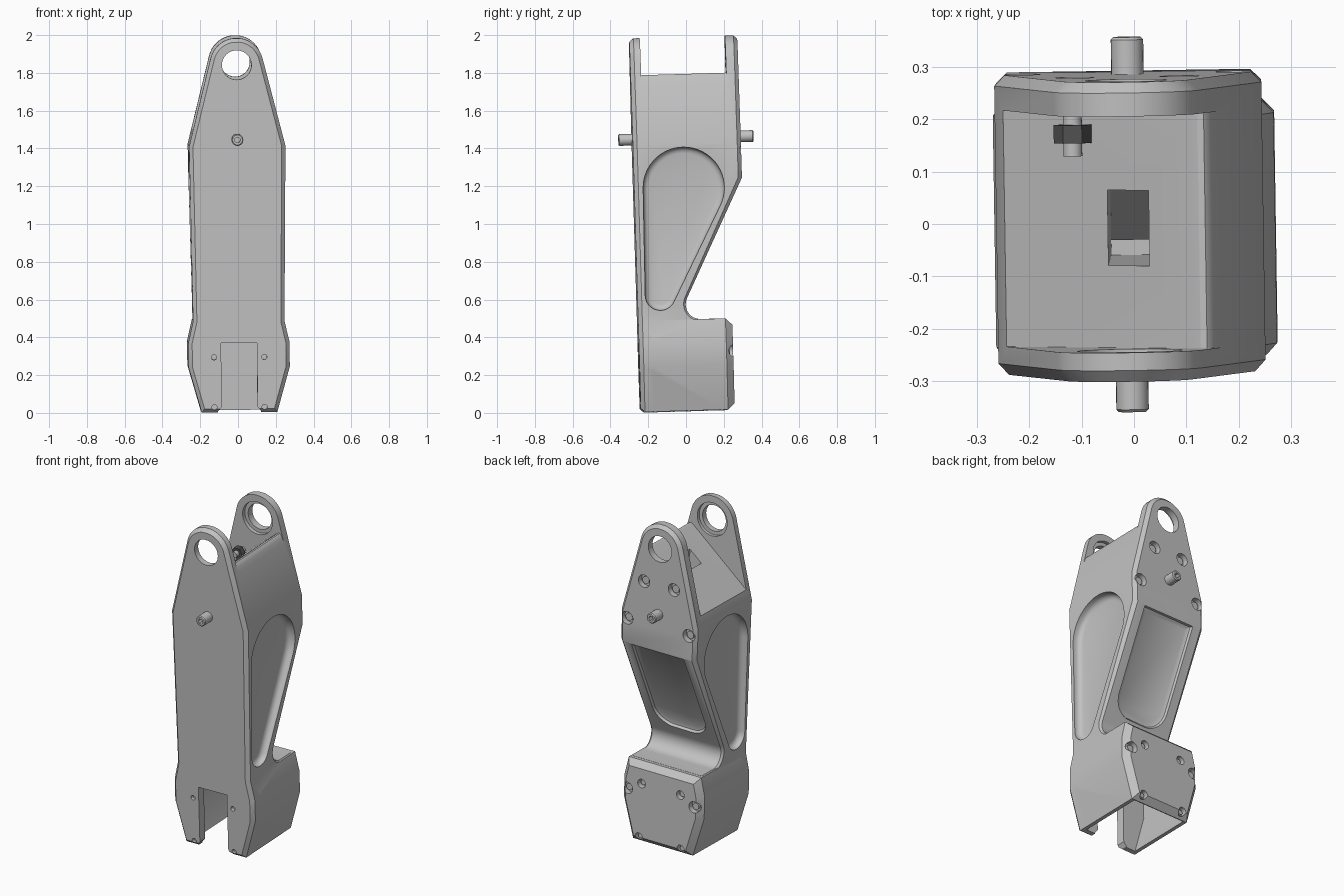
import bpy, bmesh, math
from mathutils import Vector, Matrix, Euler

if "Cube" in bpy.data.objects:
    bpy.data.objects.remove(bpy.data.objects["Cube"])


def material(name, value):
    m = bpy.data.materials.new(name)
    m.use_nodes = True
    col = (value, value, value, 1)
    m.diffuse_color = col
    m.node_tree.nodes["Principled BSDF"].inputs["Base Color"].default_value = col
    return m


GREY = material("machined grey", 0.54)
DARK = material("dark grey", 0.085)


def arc(cx, cy, r, a, b, n=12):
    angles = [math.radians(a + (b - a) * i / n) for i in range(n + 1)]
    return [(cx + r * math.cos(t), cy + r * math.sin(t)) for t in angles]


def inset(pts, d):
    """Move a counter-clockwise outline inwards by d, with mitred corners."""
    out = []
    for i, p in enumerate(pts):
        p = Vector(p)
        e = (p - Vector(pts[i - 1])).normalized()
        f = (Vector(pts[(i + 1) % len(pts)]) - p).normalized()
        n = Vector((-e.y - f.y, e.x + f.x)) / (1 + e.dot(f))
        out.append(p + n * d)
    return out


along_x = lambda a, b, c: Vector((c, a, b))
along_y = lambda a, b, c: Vector((a, c, b))
along_z = lambda a, b, c: Vector((a, b, c))


def loft(name, outline, stations, frame, mat=GREY):
    """Stack copies of an outline; each station is (position, inset)."""
    bm = bmesh.new()
    rings = [[bm.verts.new(frame(q.x, q.y, pos)) for q in inset(outline, d)]
             for pos, d in stations]
    n = len(outline)
    for r, s in zip(rings, rings[1:]):
        for i in range(n):
            j = (i + 1) % n
            bm.faces.new((r[i], r[j], s[j], s[i]))
    bm.faces.new(rings[0])
    bm.faces.new(rings[-1])
    bmesh.ops.recalc_face_normals(bm, faces=bm.faces)
    me = bpy.data.meshes.new(name)
    bm.to_mesh(me)
    bm.free()
    me.materials.append(mat)
    ob = bpy.data.objects.new(name, me)
    bpy.context.scene.collection.objects.link(ob)
    return ob


def rod(name, x, z, r, y0, y1, mat=GREY, n=24):
    return loft(name, arc(x, z, r, 0, 360 - 360 / n, n - 1), [(y0, 0), (y1, 0)], along_y, mat)


def combine(ob, tool, op="DIFFERENCE"):
    tool.hide_render = True
    mod = ob.modifiers.new("combine", "BOOLEAN")
    mod.operation, mod.solver, mod.object = op, "EXACT", tool
    bpy.context.view_layer.objects.active = ob
    bpy.ops.object.modifier_apply(modifier=mod.name)
    bpy.data.objects.remove(tool)


def mirrored(half):
    """Right-hand points bottom to top, closed by their mirror image."""
    return half + [(-x, z) for x, z in reversed(half)]


# Main arm: front outline
lower = [(0.2, 0.01), (0.268, 0.25), (0.268, 0.38), (0.242, 0.492)]
tip = arc(0, 1.85, 0.142, 14, 90, 10)[:-1]
arm = loft("arm_body", mirrored(lower + [(0.255, 1.42)] + tip),
           [(-0.272, 0.02), (-0.25, 0), (0.28, 0), (0.3, 0.02)], along_y)

# Everything behind the side profile is cut away, with chamfered side edges
waist = ([(0.6, 1.235), (0.3, 1.235)] + arc(0.06, 0.571, 0.078, 153, 270)
         + [(0.17, 0.493), (0.17, -0.2), (0.6, -0.2)])
combine(arm, loft("waist_cut", waist,
                  [(-0.3, -0.06), (-0.23, 0), (0.23, 0), (0.3, -0.06)], along_x))

# Lower housing with chamfered back
combine(arm, loft("housing", mirrored(lower),
                  [(-0.2, 0), (0.19, 0), (0.226, 0.034)], along_y), "UNION")

# Gap between the upper ears, with a slanted floor and a rounded ridge
ridge = [(0.12, 1.782), (0.135, 1.792), (0.147, 1.793), (0.156, 1.785), (0.163, 1.77)]
combine(arm, loft("ear_gap", [(-0.4, 1.353)] + ridge
                  + [(0.173, 1.745), (0.4, 1.745), (0.4, 2.2), (-0.4, 2.2)],
                  [(-0.216, 0), (0.235, 0)], along_y))

# Teardrop pockets on both sides
c1, r1, c2, r2 = Vector((-0.01, 1.19)), 0.215, Vector((-0.151, 0.625)), 0.08
d = c2 - c1
phi = math.degrees(math.atan2(d.y, d.x))
th = math.degrees(math.acos((r1 - r2) / d.length))
tear = arc(*c1, r1, phi + th, phi + 360 - th, 28) + arc(*c2, r2, phi - th, phi + th, 16)
for s in (1, -1):
    combine(arm, loft("side_pocket", tear,
                      [(s * 0.3, 0), (s * 0.23, 0), (s * 0.217, 0.006),
                       (s * 0.208, 0.016), (s * 0.204, 0.032)], along_x))

# Shallow round-ended recess on the sloping back
origin = Vector((0, -0.0095, 0.607))
up, out = Vector((0, 0.443, 0.897)), Vector((0, 0.897, -0.443))
on_slope = lambda a, b, c: origin + Vector((a, 0, 0)) + up * b + out * c
recess = ([(0.175, 0.69), (-0.175, 0.69)]
          + arc(-0.055, 0.175, 0.12, 180, 270, 8) + arc(0.055, 0.175, 0.12, 270, 360, 8)[1:])
combine(arm, loft("back_recess", recess,
                  [(0.1, 0), (0, 0), (-0.014, 0.007), (-0.024, 0.03)], on_slope))

# Fork slot in the front plate, hollow foot behind it, blind channel from the top
slot = mirrored([(0.115, -0.1), (0.115, 0.015), (0.095, 0.04), (0.095, 0.378)])
combine(arm, loft("fork_slot", slot, [(-0.5, 0), (0.1, 0)], along_y))
hollow = mirrored([(0.146, -0.1), (0.245, 0.25), (0.245, 0.379)])
combine(arm, loft("foot_hollow", hollow, [(-0.22, 0), (0.185, 0)], along_y))


def channel_outline(front):
    return [(-0.04, front), (0.039, front), (0.039, 0.085), (-0.04, 0.085)]


combine(arm, loft("channel", channel_outline(-0.059), [(1.0, 0), (1.95, 0)], along_z))
loft("channel_floor", channel_outline(-0.03), [(0.995, 0), (1.004, 0)], along_z, DARK)

# Bearing holes through the ears, stepped on the inside
combine(arm, rod("bearing_hole", 0, 1.85, 0.078, -0.5, 0.5, n=40))
combine(arm, rod("bearing_step", 0, 1.85, 0.1, -0.236, 0.258, n=40))

# Bolt holes with sunken bolts
for s in (1, -1):
    for x, z, r, face in ((0.1, 1.63, 0.038, 0.3), (0.205, 1.38, 0.038, 0.3),
                          (0.13, 0.37, 0.026, 0.226), (0.222, 0.32, 0.034, 0.226),
                          (0.14, 0.045, 0.024, 0.226)):
        combine(arm, rod("bolt_hole", s * x, z, r, face - 0.035, face + 0.1))
        rod("bolt", s * x, z, r * 0.6, face - 0.04, face - 0.018)
    for z in (0.303, 0.038):
        combine(arm, rod("pin_hole", s * 0.133, z, 0.014, -0.4, -0.25, n=16))

# Through bolt end with its nut inside the back ear
rod("inner_bolt", -0.105, 1.63, 0.018, 0.15, 0.26)
rod("inner_nut", -0.105, 1.63, 0.036, 0.175, 0.21, DARK, 6)

# Pivot pegs front and back, with sockets
for name, y0, y1 in (("front_peg", -0.22, -0.345), ("back_peg", 0.24, 0.371)):
    s = 1 if y1 > 0 else -1
    peg = loft(name, arc(0, 1.455, 0.031, 0, 345, 23),
               [(y0, 0), (y1 - s * 0.005, 0), (y1, 0.005)], along_y)
    combine(peg, rod("socket", 0, 1.455, 0.016, y1 - s * 0.03, y1 + s * 0.05, n=6))

# Slight lean of the whole assembly, then shading
lean = (Matrix.Translation((-0.004, 0, 1)) @ Euler((0.03, -0.009, 0.015)).to_matrix().to_4x4()
        @ Matrix.Translation((0, 0, -1)))
bpy.ops.object.select_all(action="DESELECT")
for ob in bpy.context.scene.collection.all_objects:
    if ob.type == "MESH" and ob.data.materials and ob.data.materials[0] in (GREY, DARK):
        ob.data.transform(lean)
        ob.select_set(True)
        bpy.context.view_layer.objects.active = ob
bpy.ops.object.shade_smooth_by_angle(angle=math.radians(28))
